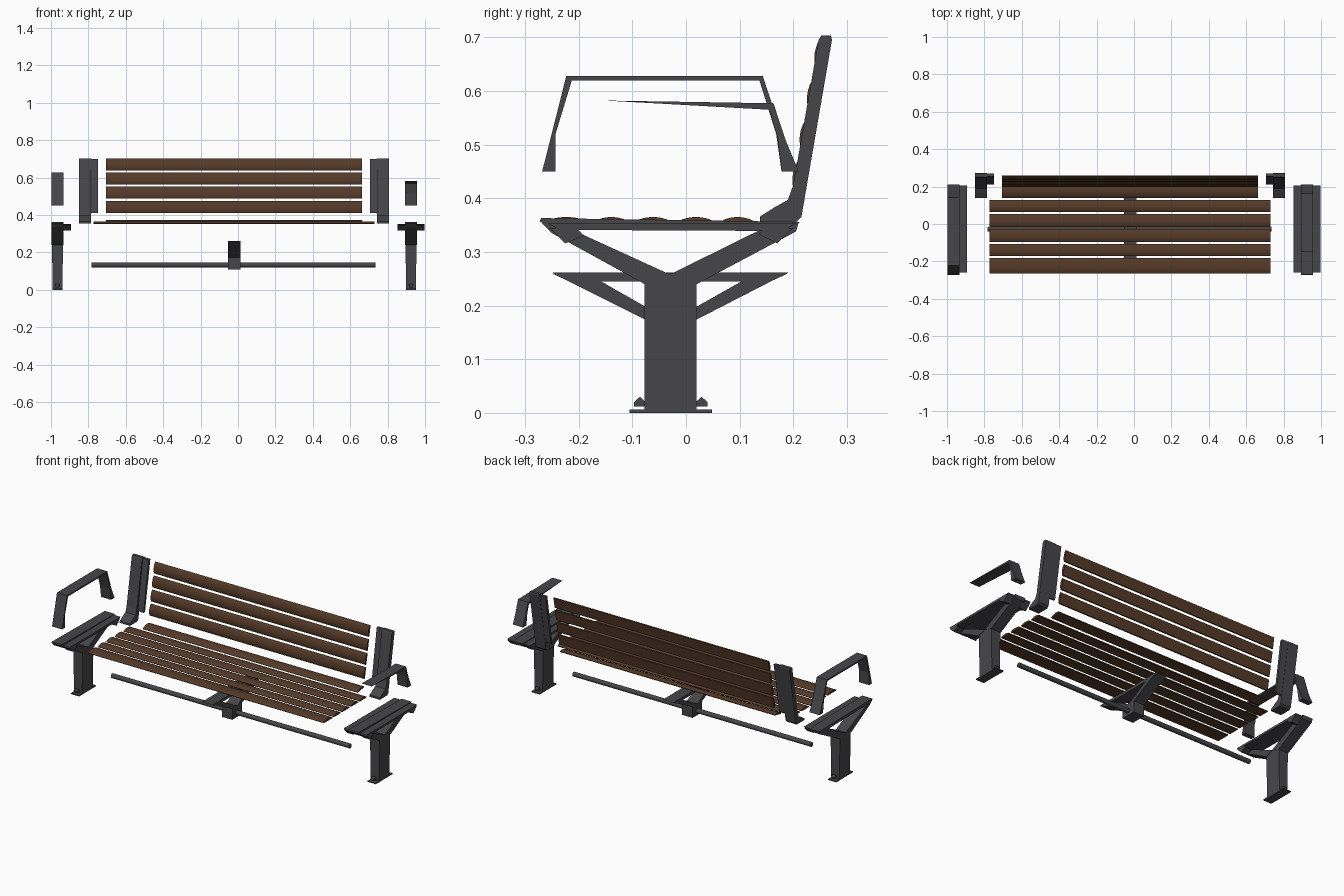
import bpy, bmesh, math
from mathutils import Vector

cube = bpy.data.objects.get("Cube")
if cube:
    bpy.data.objects.remove(cube, do_unlink=True)


def material(name, rgb):
    m = bpy.data.materials.new(name)
    m.use_nodes = True
    m.diffuse_color = (*rgb, 1)
    b = m.node_tree.nodes["Principled BSDF"]
    b.inputs["Base Color"].default_value = (*rgb, 1)
    b.inputs["Roughness"].default_value = 0.6
    return m


METAL = material("dark grey metal", (0.062, 0.062, 0.068))
WOOD = material("brown wood", (0.092, 0.043, 0.022))


def finish(name, bm, mat, smooth=False):
    bmesh.ops.recalc_face_normals(bm, faces=bm.faces[:])
    me = bpy.data.meshes.new(name)
    bm.to_mesh(me)
    bm.free()
    me.materials.append(mat)
    ob = bpy.data.objects.new(name, me)
    bpy.context.collection.objects.link(ob)
    if smooth:
        bpy.ops.object.select_all(action='DESELECT')
        ob.select_set(True)
        bpy.context.view_layer.objects.active = ob
        bpy.ops.object.shade_smooth_by_angle(angle=math.radians(40))
    return ob


def extrude(bm, profile, x0, x1):
    """Extrude a closed (y, z) outline from x0 to x1."""
    f = bm.faces.new([bm.verts.new((x0, y, z)) for y, z in profile])
    g = bmesh.ops.extrude_face_region(bm, geom=[f])["geom"]
    new = [v for v in g if isinstance(v, bmesh.types.BMVert)]
    bmesh.ops.translate(bm, verts=new, vec=(x1 - x0, 0, 0))
    return new


def rect(y0, z0, y1, z1):
    return [(y0, z0), (y1, z0), (y1, z1), (y0, z1)]


def slat(name, x0, x1, a, b, bulge, thick):
    """Board spanning (y, z) points a to b with a crowned face."""
    a, b = Vector(a), Vector(b)
    d = b - a
    n = Vector((-d.y, d.x)).normalized()
    n8 = 8
    crown = [a + d * (i / n8) + n * bulge * math.sin(math.pi * i / n8) ** 0.7 for i in range(n8 + 1)]
    back = [b - n * thick - d * 0.04, a - n * thick + d * 0.04]
    bm = bmesh.new()
    extrude(bm, crown + back, x0, x1)
    finish(name, bm, WOOD, True)


# Seat boards, the rearmost one shorter
edges = [(-0.264, -0.182), (-0.171, -0.107), (-0.096, -0.027), (-0.016, 0.053), (0.064, 0.128)]
for i, (y0, y1) in enumerate(edges):
    slat(f"seat_board_{i + 1}", -0.773, 0.73, (y0, 0.356), (y1, 0.356), 0.009, 0.004)
slat("seat_rear_board", -0.705, 0.663, (0.14, 0.358), (0.2, 0.37), 0.008, 0.004)

# Backrest boards along the lean
for i in range(4):
    z0 = 0.412 + 0.0755 * i
    z1 = z0 + 0.064
    lean = lambda z: 0.202 + 0.18 * (z - 0.41)
    slat(f"back_board_{i + 1}", -0.705, 0.663, (lean(z0), z0), (lean(z1), z1), 0.009, 0.005)

# Backrest uprights: curved main bar with an inner flange
upright = [(0.138, 0.355), (0.205, 0.355), (0.215, 0.365), (0.272, 0.695), (0.27, 0.703),
           (0.252, 0.703), (0.247, 0.695), (0.200, 0.425), (0.190, 0.397), (0.165, 0.383), (0.138, 0.366)]
flange = [(0.210, 0.412), (0.222, 0.412), (0.271, 0.70), (0.255, 0.70)]
for name, main, inner in (("right", (-0.85, -0.785), (-0.785, -0.748)),
                          ("left", (0.742, 0.807), (0.705, 0.742))):
    bm = bmesh.new()
    extrude(bm, upright, *main)
    extrude(bm, flange, *inner)
    finish(f"{name}_upright", bm, METAL)

# End frames: column, forked arms, seat rail, flanges, foot and bolts
front_arm = [(-0.077, 0.24), (-0.03, 0.258), (-0.205, 0.338), (-0.27, 0.355), (-0.25, 0.335)]
rear_arm = [(0.02, 0.24), (0.205, 0.338), (0.21, 0.355), (0.14, 0.342), (-0.03, 0.258)]
rail = [(-0.273, 0.357), (-0.245, 0.346), (0.15, 0.34), (0.2, 0.343), (0.212, 0.356), (-0.27, 0.363)]
column = [(-0.077, 0.0), (0.02, 0.0), (0.02, 0.246), (-0.028, 0.26), (-0.077, 0.246)]
plate = [(-0.258, 0.353), (-0.235, 0.341), (0.18, 0.339), (0.205, 0.353)]
front_lug = [(-0.255, 0.345), (-0.225, 0.316), (-0.19, 0.33), (-0.205, 0.345)]
rear_lug = [(0.2, 0.345), (0.17, 0.316), (0.135, 0.333), (0.15, 0.345)]
for name, cx, sides in (("right", -0.965, (1,)), ("left", 0.925, (-1, 1))):
    bm = bmesh.new()
    for arm in (front_arm, rear_arm, rail):
        extrude(bm, arm, cx - 0.032, cx + 0.032)
    extrude(bm, column, cx - 0.03, cx + 0.03)
    # Narrow the column towards the ground
    for v in bm.verts:
        if v.co.z < 0.01:
            v.co.x = cx + (v.co.x - cx) * 0.85
    for s in sides:
        for part in (plate, front_lug, rear_lug):
            extrude(bm, part, cx + s * 0.032, cx + s * 0.073)
    extrude(bm, rect(-0.105, 0, 0.048, 0.006), cx - 0.026, cx + 0.026)
    for y in (-0.086, 0.029):
        extrude(bm, [(y - 0.011, 0.012), (y + 0.011, 0.012), (y + 0.011, 0.02), (y, 0.03), (y - 0.011, 0.02)],
                cx - 0.01, cx + 0.01)
    finish(f"{name}_end_frame", bm, METAL)

# Middle support: clamp block, two struts and a seat rail
bm = bmesh.new()
mid_parts = [
    rect(-0.072, 0.108, 0.016, 0.175),
    [(-0.072, 0.172), (-0.03, 0.172), (-0.16, 0.246), (-0.25, 0.26), (-0.22, 0.246)],
    [(0.016, 0.172), (0.16, 0.246), (0.19, 0.26), (0.105, 0.246), (-0.026, 0.172)],
    [(-0.25, 0.262), (-0.215, 0.245), (0.155, 0.245), (0.192, 0.262)],
]
for part in mid_parts:
    extrude(bm, part, -0.053, 0.014)
finish("middle_support", bm, METAL)

# Round cross bar
bm = bmesh.new()
ring = [(-0.028 + 0.013 * math.cos(math.tau * i / 16), 0.133 + 0.013 * math.sin(math.tau * i / 16)) for i in range(16)]
extrude(bm, ring, -0.782, 0.735)
finish("cross_bar", bm, METAL, True)

# Armrests: a full loop on one end, a rear half on the other
full_arm = [(-0.268, 0.45), (-0.243, 0.45), (-0.243, 0.52), (-0.213, 0.619), (0.137, 0.619), (0.168, 0.52),
            (0.178, 0.45), (0.21, 0.45), (0.182, 0.51), (0.143, 0.628), (-0.223, 0.628)]
half_arm = [(-0.15, 0.582), (0.155, 0.565), (0.17, 0.515), (0.178, 0.45), (0.21, 0.45), (0.185, 0.51), (0.163, 0.577)]
for name, outline, x0 in (("right_armrest", full_arm, -0.997), ("left_armrest", half_arm, 0.892)):
    bm = bmesh.new()
    extrude(bm, outline, x0, x0 + 0.064)
    finish(name, bm, METAL)
